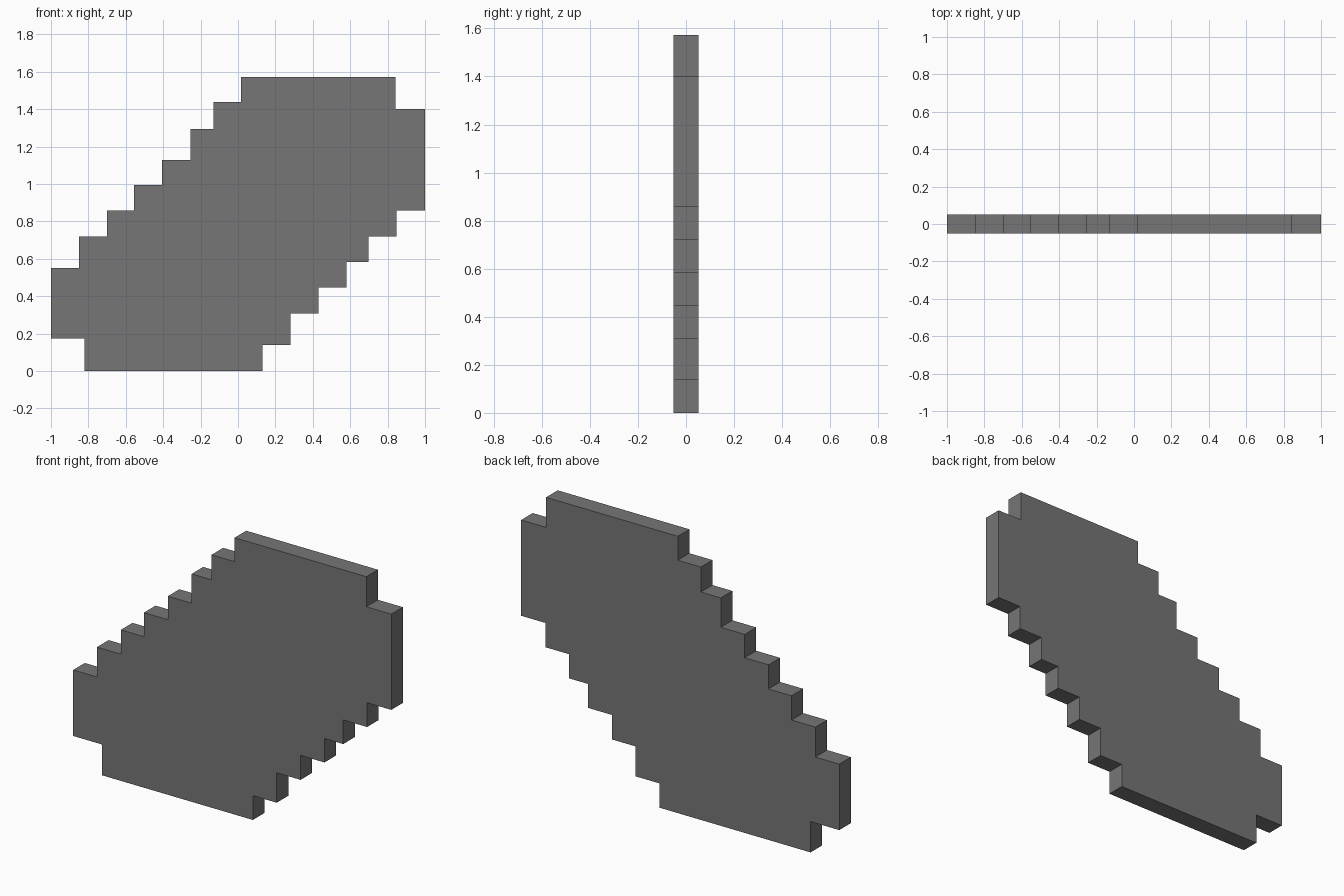
import bpy, bmesh

if "Cube" in bpy.data.objects:
    bpy.data.objects.remove(bpy.data.objects["Cube"])

HALF_DEPTH = 0.052

# Stair corners in order round the outline (x, z); each run is a riser then a tread
right_steps = [(0.13, 0.0), (0.28, 0.138), (0.43, 0.308), (0.58, 0.447),
               (0.698, 0.583), (0.848, 0.72), (1.0, 0.858)]
left_steps = [(0.015, 1.573), (-0.13, 1.437), (-0.255, 1.295), (-0.405, 1.128),
              (-0.555, 0.995), (-0.70, 0.858), (-0.85, 0.72), (-1.0, 0.55)]


def staircase(steps):
    """Join successive outer corners with a vertical then a horizontal edge."""
    pts = [steps[0]]
    for (x0, _), (x1, z1) in zip(steps, steps[1:]):
        pts += [(x0, z1), (x1, z1)]
    return pts


# Closed outline: bottom edge, right stair, top-right notch, left stair, bottom-left notch
outline = [(-0.82, 0.0)] + staircase(right_steps)
outline += [(1.0, 1.402), (0.843, 1.402), (0.843, 1.573)]
outline += staircase(left_steps)
outline += [(-1.0, 0.175), (-0.82, 0.175)]

# Flat stepped slab, extruded front to back
bm = bmesh.new()
front = bm.faces.new([bm.verts.new((x, -HALF_DEPTH, z)) for x, z in outline])
ext = bmesh.ops.extrude_face_region(bm, geom=[front], use_keep_orig=True)
moved = [g for g in ext["geom"] if isinstance(g, bmesh.types.BMVert)]
bmesh.ops.translate(bm, verts=moved, vec=(0, 2 * HALF_DEPTH, 0))
bmesh.ops.recalc_face_normals(bm, faces=bm.faces)

mesh = bpy.data.meshes.new("stepped_slab")
bm.to_mesh(mesh)
bm.free()
slab = bpy.data.objects.new("stepped_slab", mesh)
bpy.context.collection.objects.link(slab)

# Dark grey finish
grey = bpy.data.materials.new("dark_grey")
grey.diffuse_color = (0.18, 0.18, 0.18, 1.0)
grey.use_nodes = True
grey.node_tree.nodes["Principled BSDF"].inputs["Base Color"].default_value = grey.diffuse_color
mesh.materials.append(grey)
